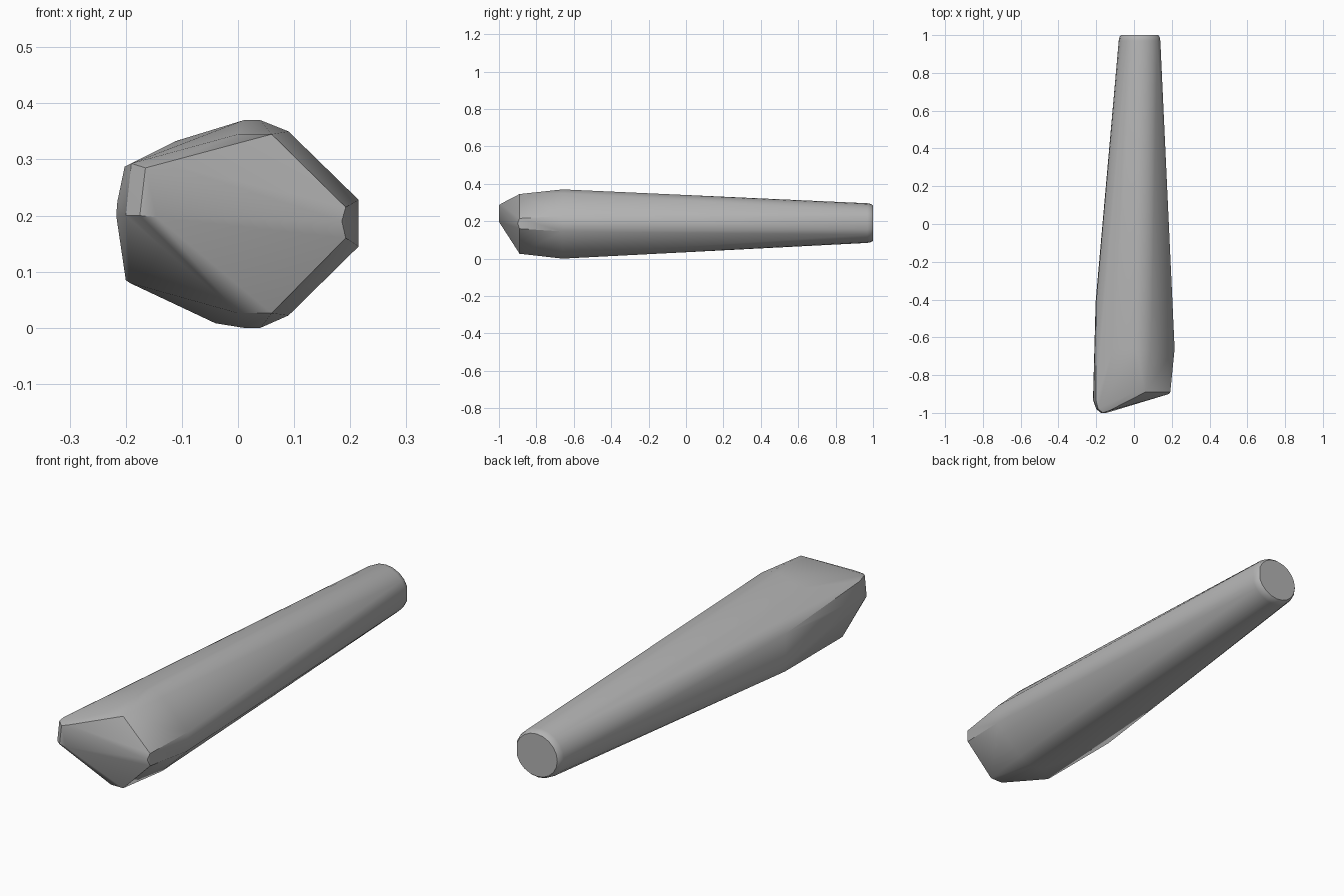
import bpy
import bmesh
from math import radians, cos, sin

cube = bpy.data.objects.get("Cube")
if cube:
    bpy.data.objects.remove(cube, do_unlink=True)

grey = bpy.data.materials.new("plain grey")
grey.use_nodes = True
colour = (0.45, 0.45, 0.45, 1)
grey.diffuse_color = colour
grey.node_tree.nodes["Principled BSDF"].inputs["Base Color"].default_value = colour


def section(y, outline):
    """Place an x-z outline at a given distance along the handle."""
    return [(x, y, z) for x, z in outline]


def round_section(y, rx, rz):
    """Round outline with a narrow flat on the +x side."""
    angles = [radians(18 * k) for k in range(1, 20)]
    return section(y, [(0.032 + rx * cos(a), 0.19 + rz * sin(a)) for a in angles])


points = []

# Round grip end with a softened rim
for y, rx, rz in [(0.97, 0.113, 0.106), (0.99, 0.109, 0.102), (1.0, 0.101, 0.094)]:
    points += round_section(y, rx, rz)

# Start of the swelling on the -x side
points += section(-0.41, [(-0.2, 0.085), (-0.203, 0.12), (-0.2, 0.25)])

# Thickest cross-section
points += section(-0.66, [
    (0.215, 0.145), (0.215, 0.228), (0.09, 0.35), (0.04, 0.37), (0.01, 0.37),
    (-0.11, 0.333), (-0.04, 0.008), (0.01, 0.0), (0.04, 0.0), (0.09, 0.022)])

# Front shoulder and lower corner
points += section(-0.89, [
    (0.192, 0.16), (0.192, 0.215), (0.06, 0.345), (0.0, 0.345),
    (0.0, 0.026), (0.06, 0.026)])
points += section(-0.81, [(-0.2, 0.085), (-0.193, 0.08)])

# Offset, rounded nose
points += section(-0.93, [(-0.217, 0.2), (-0.215, 0.225), (-0.202, 0.287)])
points += section(-0.98, [(-0.2, 0.2), (-0.19, 0.293)])
points += section(-0.99, [(-0.135, 0.293)])
points += section(-1.0, [(-0.175, 0.2), (-0.145, 0.197), (-0.165, 0.285)])
points += section(-0.9, [(0.185, 0.19)])

# Skin the sections into one faceted solid
bm = bmesh.new()
for p in points:
    bm.verts.new(p)
hull = bmesh.ops.convex_hull(bm, input=bm.verts)
loose = [v for v in bm.verts if not v.link_faces]
bmesh.ops.delete(bm, geom=loose, context='VERTS')
bmesh.ops.dissolve_limit(bm, angle_limit=radians(1), verts=bm.verts, edges=bm.edges)
bmesh.ops.recalc_face_normals(bm, faces=bm.faces)
mesh = bpy.data.meshes.new("tapered_handle")
bm.to_mesh(mesh)
bm.free()
mesh.materials.append(grey)

handle = bpy.data.objects.new("tapered_handle", mesh)
bpy.context.collection.objects.link(handle)
bpy.ops.object.select_all(action='DESELECT')
handle.select_set(True)
bpy.context.view_layer.objects.active = handle
bpy.ops.object.shade_smooth_by_angle(angle=radians(30))
